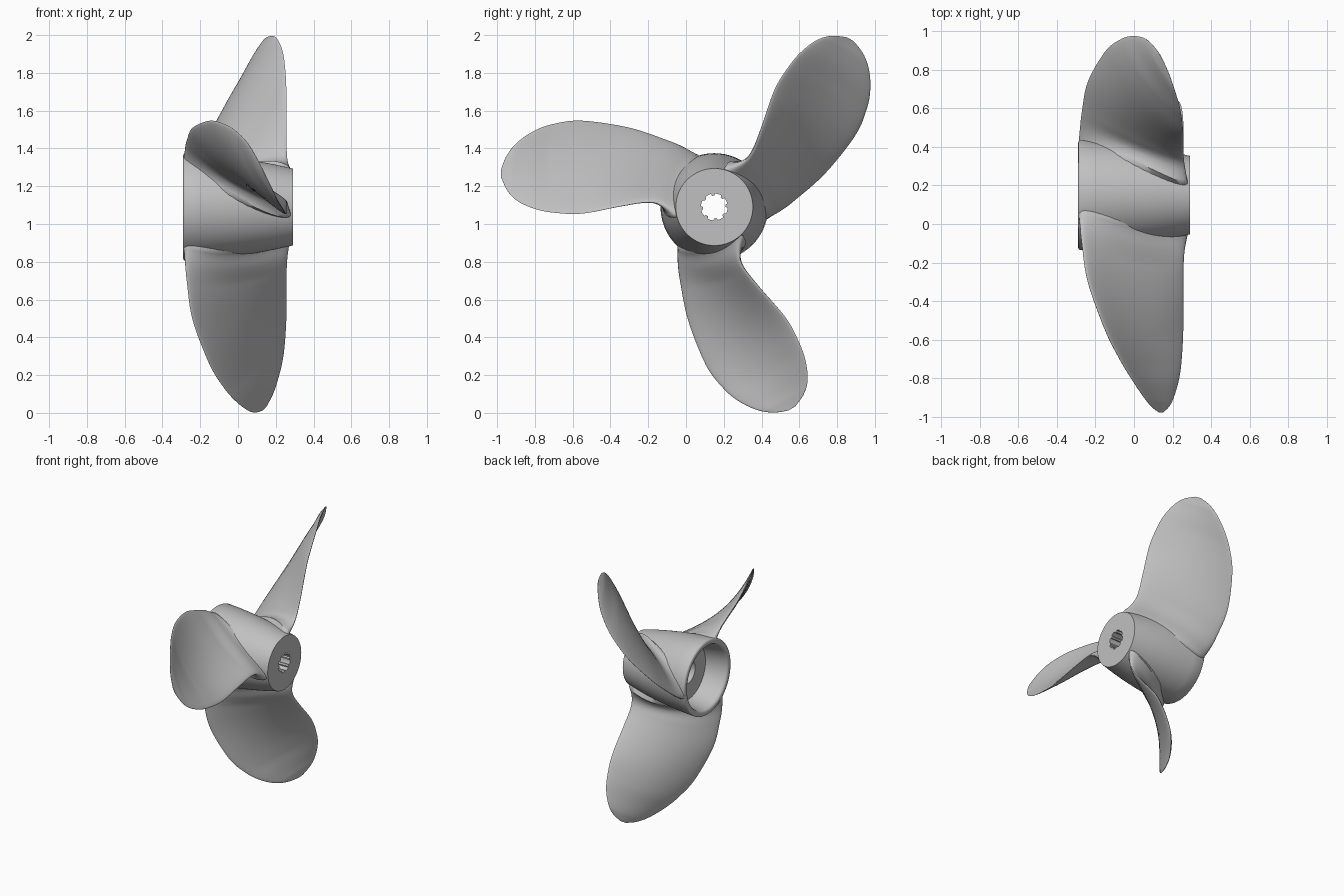
import bpy, bmesh, math
from mathutils import Vector, Matrix

cube = bpy.data.objects.get("Cube")
if cube:
    bpy.data.objects.remove(cube, do_unlink=True)

HUB_CENTRE = Vector((0, 0.15, 1.09))
HUB_END = 0.29

metal = bpy.data.materials.new("grey_metal")
metal.use_nodes = True
GREY = (0.53, 0.53, 0.53, 1)
metal.diffuse_color = GREY
metal.node_tree.nodes["Principled BSDF"].inputs["Base Color"].default_value = GREY


def finish(name, bm, matrix, angle):
    """Turn a bmesh into a smooth shaded metal object."""
    bmesh.ops.recalc_face_normals(bm, faces=bm.faces)
    mesh = bpy.data.meshes.new(name)
    bm.to_mesh(mesh)
    bm.free()
    mesh.materials.append(metal)
    obj = bpy.data.objects.new(name, mesh)
    bpy.context.collection.objects.link(obj)
    obj.matrix_world = matrix
    bpy.ops.object.select_all(action="DESELECT")
    obj.select_set(True)
    bpy.context.view_layer.objects.active = obj
    bpy.ops.object.shade_smooth_by_angle(angle=math.radians(angle))
    return obj


def skin(bm, rings, close_rings):
    """Join neighbouring closed rings of vertices with quads."""
    pairs = list(zip(rings, rings[1:]))
    if close_rings:
        pairs.append((rings[-1], rings[0]))
    for a, b in pairs:
        for i in range(len(a)):
            j = (i + 1) % len(a)
            bm.faces.new((a[i], a[j], b[j], b[i]))


def hub_radius(x):
    """Gently bowed taper of the hub's outside."""
    return 0.2585 - 0.14 * x - 0.166 * x * x


# Tapered hub, hollow at the wide end, with a splined bore
def build_hub():
    # (x, radius); None marks the splined bore
    outside = [(x, hub_radius(x)) for x in (HUB_END, 0.2, 0.1, 0, -0.1, -0.2, -0.28)]
    cavity = [(-0.287, 0.281), (-HUB_END, 0.272), (-HUB_END, 0.256), (-0.285, 0.246),
              (-0.27, 0.24), (-0.12, 0.215), (-0.12, 0.09), (-0.09, 0.073)]
    profile = [(HUB_END, None)] + outside + cavity + [(-0.09, None)]
    steps, teeth = 96, 8
    bm = bmesh.new()
    rings = []
    for x, radius in profile:
        ring = []
        for i in range(steps):
            a = math.tau * i / steps
            tooth = i % (steps // teeth) < 4
            r = radius or (0.06 if tooth else 0.071)
            ring.append(bm.verts.new((x, r * math.cos(a), r * math.sin(a))))
        rings.append(ring)
    skin(bm, rings, True)
    finish("hub", bm, Matrix.Translation(HUB_CENTRE), 48)


# Blade outline: leading and trailing edge points (outward, up, along shaft)
STATIONS = [
    ((0.08, 0.258, -0.285), (0.20, -0.05, 0.28)),
    ((0.16, 0.312, -0.28), (0.28, 0.01, 0.264)),
    ((0.26, 0.356, -0.27), (0.36, 0.025, 0.258)),
    ((0.45, 0.42, -0.24), (0.50, 0.003, 0.258)),
    ((0.70, 0.457, -0.15), (0.70, -0.035, 0.256)),
    ((0.85, 0.44, -0.075), (0.85, -0.03, 0.248)),
    ((0.95, 0.405, -0.015), (0.95, -0.01, 0.235)),
    ((1.04, 0.345, 0.045), (1.04, 0.03, 0.21)),
    ((1.098, 0.275, 0.09), (1.095, 0.085, 0.185)),
    ((1.129, 0.2, 0.13), (1.128, 0.155, 0.152)),
]


def edge_point(side, u):
    """Smooth curve through the stations, returned as radius, angle, x."""
    last = len(STATIONS) - 1
    k = min(int(u), last - 1)
    t = u - k
    p0, p1, p2, p3 = (Vector(STATIONS[min(max(k + d, 0), last)][side])
                      for d in (-1, 0, 1, 2))
    p = 0.5 * (2 * p1 + (p2 - p0) * t + (2 * p0 - 5 * p1 + 4 * p2 - p3) * t ** 2
               + (3 * p1 - p0 - 3 * p2 + p3) * t ** 3)
    return Vector((math.hypot(p.x, p.y), math.atan2(p.y, p.x), p.z))


def blade_point(u, v):
    """Helical surface between the two edges."""
    r, a, x = edge_point(0, u).lerp(edge_point(1, u), v)
    return Vector((x, -r * math.cos(a), r * math.sin(a)))


def settle(p, at_root):
    """Keep a point within the hub's length; sink root points into its wall."""
    p.x = min(max(p.x, -HUB_END), HUB_END)
    if at_root:
        scale = (hub_radius(p.x) - 0.012) / math.hypot(p.y, p.z)
        p.y, p.z = p.y * scale, p.z * scale
    return p


def build_blade(name, turn):
    bm = bmesh.new()
    span, chord, per_station = len(STATIONS) - 1, 20, 6
    rings = []
    for n in range(span * per_station + 1):
        u = n / per_station
        # Cambered blade, thin at the tip, that flares into the hub at its root
        half = 0.008 + 0.028 * (1 - u / span) ** 1.2 + 0.06 * math.exp(-1.6 * u)
        half *= min(1, (span - u) / 2 + 0.2)
        camber = 0.025 * min(1, u / 2, (span - u) / 4)
        upper, lower = [], []
        for i in range(chord + 1):
            v = 0.5 - 0.5 * math.cos(math.pi * i / chord)
            e = 0.01
            du = blade_point(min(u + e, span), v) - blade_point(max(u - e, 0), v)
            dv = blade_point(u, min(v + e, 1)) - blade_point(u, max(v - e, 0))
            normal = du.cross(dv).normalized()
            p = blade_point(u, v) - normal * camber * math.sin(math.pi * v)
            offset = normal * half * math.sin(math.pi * i / chord)
            upper.append(settle(p + offset, n == 0))
            lower.append(settle(p - offset, n == 0))
        loop = upper + lower[-2:0:-1]
        rings.append([bm.verts.new(p) for p in loop])
    skin(bm, rings, False)
    bm.faces.new(rings[-1])
    matrix = Matrix.Translation(HUB_CENTRE) @ Matrix.Rotation(turn, 4, "X")
    finish(name, bm, matrix, 60)


build_hub()
for index, label in enumerate(("front", "lower", "upper")):
    build_blade(label + "_blade", index * math.tau / 3)
